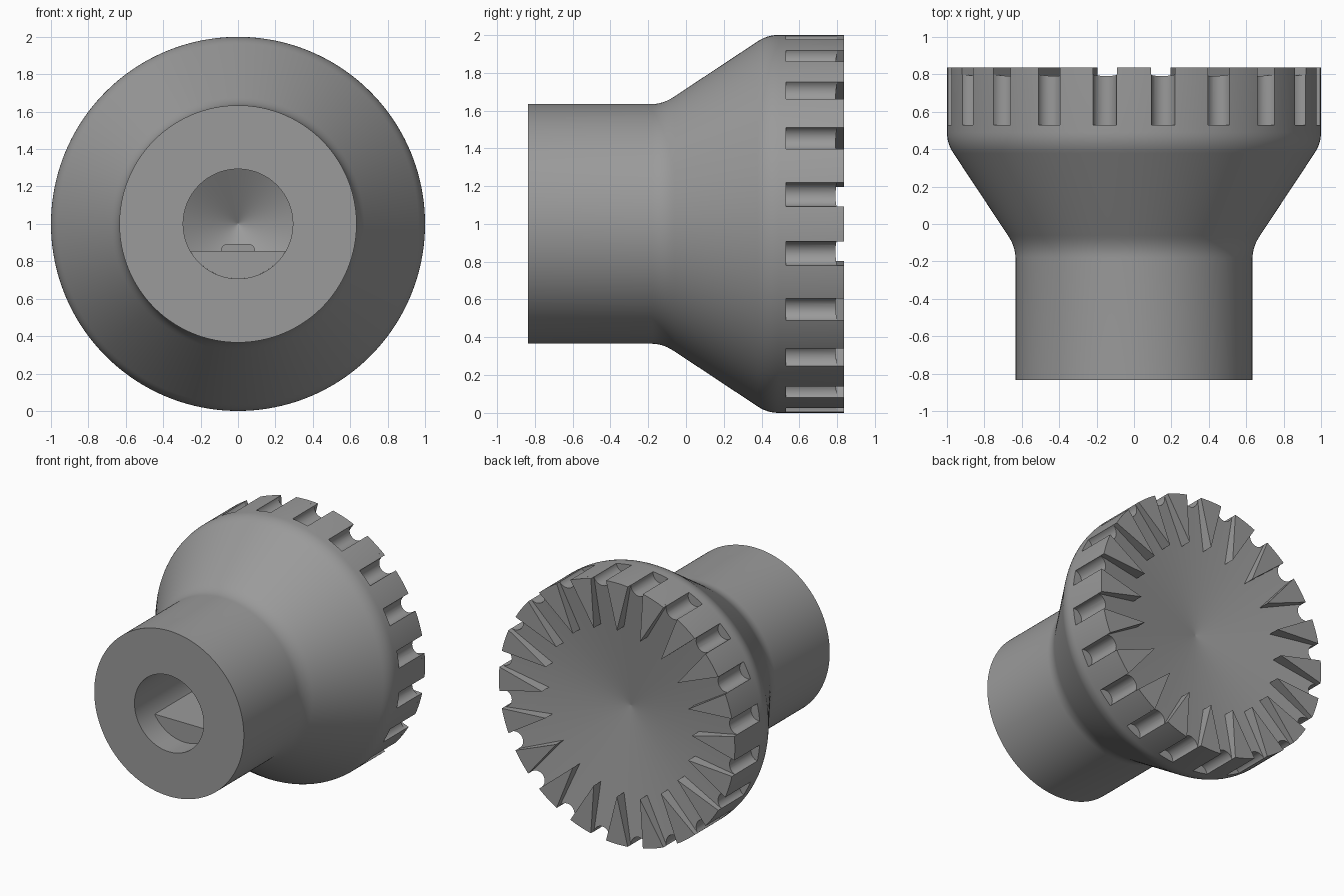
import bpy, bmesh, math
from mathutils import Matrix, Vector

if "Cube" in bpy.data.objects:
    bpy.data.objects.remove(bpy.data.objects["Cube"])

COUNT = 20            # grip flutes and teeth
SEG = 160             # lathe steps
FRONT, FLOOR, CREST = -0.835, 0.80, 0.837
DISH = 0.665          # depth position of the dish centre
FLUTE_R = 0.065

grey = bpy.data.materials.new("grey plastic")
grey.diffuse_color = (0.325, 0.325, 0.325, 1)
grey.use_nodes = True
grey.node_tree.nodes["Principled BSDF"].inputs["Base Color"].default_value = grey.diffuse_color


def pos(r, y, a):
    return Vector((r * math.sin(a), y, 1 + r * math.cos(a)))


def finish(bm, name, smooth=True):
    bmesh.ops.recalc_face_normals(bm, faces=bm.faces)
    me = bpy.data.meshes.new(name)
    bm.to_mesh(me)
    bm.free()
    me.materials.append(grey)
    ob = bpy.data.objects.new(name, me)
    bpy.context.collection.objects.link(ob)
    if smooth:
        shade(ob)
    return ob


def shade(ob):
    bpy.ops.object.select_all(action='DESELECT')
    ob.select_set(True)
    bpy.context.view_layer.objects.active = ob
    bpy.ops.object.shade_smooth_by_angle(angle=math.radians(25))


def fillet(p0, p1, p2, n=6):
    """Quadratic blend from p0 to p2 with corner p1."""
    out = []
    for i in range(n + 1):
        t = i / n
        out.append(tuple((1 - t) ** 2 * a + 2 * t * (1 - t) * b + t * t * c
                         for a, b, c in zip(p0, p1, p2)))
    return out


# Knob body: turned profile (radius, y) from the bore tip round to the dish centre;
# tiny rings beside both tips keep the cones crisp
TINY = 0.006
profile = [(0, 0.376), (TINY, 0.376 - 0.6 * TINY), (0.293, 0.20), (0.293, FRONT), (0.634, FRONT)]
profile += fillet((0.634, -0.18), (0.634, -0.12), (0.675, -0.06))
profile += fillet((0.965, 0.378), (1.0, 0.43), (1.0, 0.49))
profile += [(1.0, FLOOR), (TINY, DISH + TINY * (FLOOR - DISH)), (0, DISH)]
bm = bmesh.new()
rings = []
for r, y in profile:
    if r == 0:
        rings.append([bm.verts.new(pos(0, y, 0))] * SEG)
    else:
        rings.append([bm.verts.new(pos(r, y, 2 * math.pi * i / SEG)) for i in range(SEG)])
for A, B in zip(rings, rings[1:]):
    for i in range(SEG):
        j = (i + 1) % SEG
        bm.faces.new(list(dict.fromkeys((A[i], A[j], B[j], B[i]))))
body = finish(bm, "knob_body", False)

# Grip flutes: round grooves cut along the rim
bm = bmesh.new()
for k in range(COUNT):
    c = pos(1.0, 0.53 + 0.25, (k + 0.5) * 2 * math.pi / COUNT)
    bmesh.ops.create_cone(bm, cap_ends=True, segments=24, radius1=FLUTE_R, radius2=FLUTE_R,
                          depth=0.5, matrix=Matrix.Translation(c) @ Matrix.Rotation(math.pi / 2, 4, 'X'))
cutter = finish(bm, "flute_cutter", False)
cutter.hide_render = True
mod = body.modifiers.new("flutes", 'BOOLEAN')
mod.operation, mod.solver, mod.object = 'DIFFERENCE', 'EXACT', cutter
bpy.context.view_layer.objects.active = body
bpy.ops.object.modifier_apply(modifier=mod.name)
bpy.data.objects.remove(cutter)
shade(body)

# Teeth: flat-topped wedges between flutes, pointing at the centre, rising from the dish
bm = bmesh.new()
TIP = 0.635
tip_y = DISH + (FLOOR - DISH) * TIP
half = math.pi / COUNT - math.asin(FLUTE_R)
for k in range(COUNT):
    mid = k * 2 * math.pi / COUNT
    angles = [mid + half * (i / 3 - 1) for i in range(7)]
    low = [bm.verts.new(pos(1, FLOOR, a)) for a in angles] + [bm.verts.new(pos(TIP, tip_y, mid))]
    top = [bm.verts.new(pos(1, CREST, a)) for a in angles] + [bm.verts.new(pos(TIP, CREST, mid))]
    bm.faces.new(top)
    for i in range(8):
        j = (i + 1) % 8
        bm.faces.new((low[i], low[j], top[j], top[i]))
        if i < 6:
            bm.faces.new((low[j], low[i], low[7]))
finish(bm, "rim_teeth")


def prism(name, outline, y0, y1):
    """Extrude an (x, z) outline along y."""
    bm = bmesh.new()
    a = [bm.verts.new((x, y0, z)) for x, z in outline]
    b = [bm.verts.new((x, y1, z)) for x, z in outline]
    bm.faces.new(a)
    bm.faces.new(b[::-1])
    for i in range(len(a)):
        j = (i + 1) % len(a)
        bm.faces.new((a[i], b[i], b[j], a[j]))
    return finish(bm, name)


# Flat of the D-shaped bore, set back from the front face
lim = math.acos(0.145 / 0.293)
seg = [(0.293 * math.sin(t), 1 - 0.293 * math.cos(t))
       for t in [lim * (i / 12 - 1) for i in range(25)]]
prism("bore_flat", seg, FRONT + 0.19, 0.30)

# Small rounded rib on the flat
rib = [(-0.09, 0.85)]
for cx, start in ((-0.06, math.pi), (0.06, math.pi / 2)):
    rib += [(cx + 0.03 * math.cos(start - t * math.pi / 10),
             0.862 + 0.03 * math.sin(start - t * math.pi / 10)) for t in range(6)]
rib.append((0.09, 0.85))
prism("bore_rib", rib, 0.0, 0.26)
